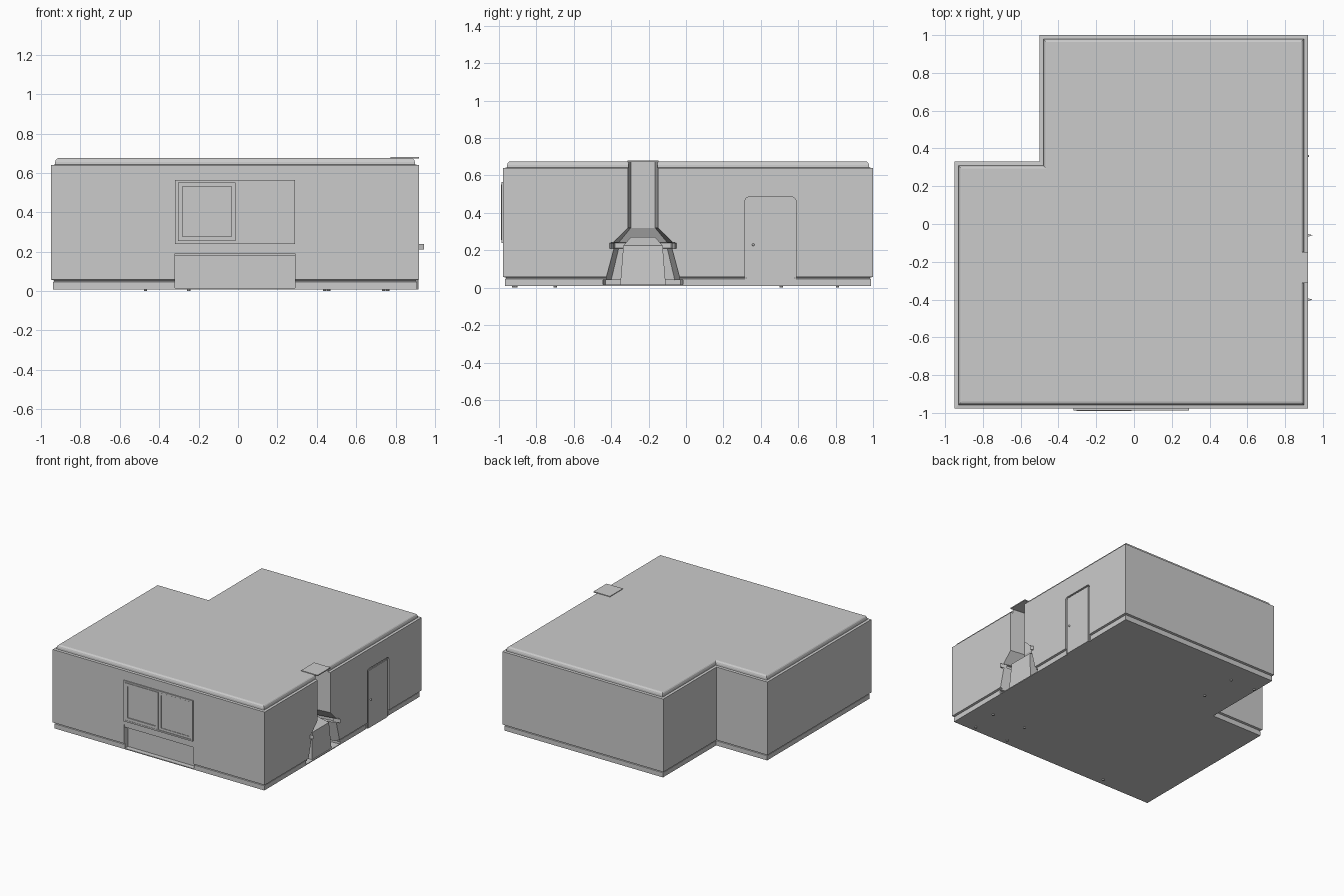
import bpy, bmesh, math

if "Cube" in bpy.data.objects:
    bpy.data.objects.remove(bpy.data.objects["Cube"])


def loft(name, sections):
    """Closed solid bridging rings that share a vertex count."""
    bm = bmesh.new()
    rings = [[bm.verts.new(p) for p in s] for s in sections]
    n = len(rings[0])
    for a, b in zip(rings, rings[1:]):
        for i in range(n):
            j = (i + 1) % n
            bm.faces.new((a[i], a[j], b[j], b[i]))
    bm.faces.new(rings[0][::-1])
    bm.faces.new(rings[-1])
    bmesh.ops.recalc_face_normals(bm, faces=bm.faces)
    me = bpy.data.meshes.new(name)
    bm.to_mesh(me)
    bm.free()
    ob = bpy.data.objects.new(name, me)
    bpy.context.collection.objects.link(ob)
    return ob


def box(name, x0, x1, y0, y1, z0, z1):
    return loft(name, [[(x0, y0, z), (x1, y0, z), (x1, y1, z), (x0, y1, z)] for z in (z0, z1)])


def frame(name, x0, x1, z0, z1, w, y0, y1):
    """Rectangular frame facing -y, made of four bars."""
    box(name + "_left", x0, x0 + w, y0, y1, z0, z1)
    box(name + "_right", x1 - w, x1, y0, y1, z0, z1)
    box(name + "_bottom", x0 + w, x1 - w, y0, y1, z0, z0 + w)
    box(name + "_top", x0 + w, x1 - w, y0, y1, z1 - w, z1)


def cut(target, cutter):
    cutter.hide_render = True
    m = target.modifiers.new("cut", 'BOOLEAN')
    m.operation, m.solver, m.object = 'DIFFERENCE', 'EXACT', cutter
    bpy.context.view_layer.objects.active = target
    bpy.ops.object.modifier_apply(modifier=m.name)
    bpy.data.objects.remove(cutter)


# Room shell: L-shaped plan swept through baseboard, wall and crown profile
L, R, F, B, NX, NY = -0.95, 0.92, -0.978, 1.0, -0.5, 0.33


def plan(inset, z):
    l, r, f, b, nx, ny = L + inset, R - inset, F + inset, B - inset, NX + inset, NY - inset
    return [(l, f, z), (r, f, z), (r, b, z), (nx, b, z), (nx, ny, z), (l, ny, z)]


profile = [(0.010, 0.009), (0.010, 0.046), (0.016, 0.050), (0.016, 0.054), (0, 0.058),
           (0, 0.640), (0.020, 0.642), (0.021, 0.655), (0.025, 0.667),
           (0.031, 0.673), (0.037, 0.675)]
room = loft("room_shell", [plan(i, z) for i, z in profile])

# Fireplace recess: hearth, tapered body, mantel, hood and chimney
CY = -0.23
layers = [(0.016, 0.215, 0.20, 0.18), (0.040, 0.215, 0.20, 0.18),
          (0.041, 0.200, 0.17, 0.16), (0.210, 0.155, 0.13, 0.15),
          (0.211, 0.175, 0.15, 0.17), (0.240, 0.175, 0.15, 0.17),
          (0.241, 0.160, 0.13, 0.16), (0.320, 0.080, 0.065, 0.12),
          (0.720, 0.080, 0.065, 0.12)]
cut(room, loft("fireplace_cutter", [
    [(1.0, CY - wo, z), (1.0, CY + wo, z), (R, CY + wo, z),
     (R - d, CY + wi, z), (R - d, CY - wi, z), (R, CY - wo, z)]
    for z, wo, wi, d in layers]))

# Window bench recess with a deeper top slab
cut(room, box("bench_cutter", -0.32, 0.29, -1.1, F + 0.05, 0.016, 0.18))
cut(room, box("bench_top_cutter", -0.32, 0.29, -1.1, F + 0.06, 0.18, 0.21))
box("bench_lip", -0.32, 0.29, F + 0.002, F + 0.05, 0.19, 0.21)


# Door opening and door
def door_outline(x, y0, y1, z0, z1, r):
    pts = [(x, y0, z0), (x, y1, z0)]
    for cy, a0 in ((y1 - r, 0), (y0 + r, 90)):
        for k in range(4):
            a = math.radians(a0 + 30 * k)
            pts.append((x, cy + r * math.cos(a), z1 - r + r * math.sin(a)))
    return pts


cut(room, loft("door_cutter", [door_outline(x, 0.315, 0.588, 0.0, 0.485, 0.022) for x in (R - 0.014, 1.0)]))
loft("door_frame", [door_outline(x, 0.322, 0.581, 0.009, 0.478, 0.02) for x in (R - 0.02, R - 0.007)])
loft("door", [door_outline(x, 0.332, 0.571, 0.009, 0.468, 0.006) for x in (R - 0.02, R - 0.002)])
bpy.ops.mesh.primitive_uv_sphere_add(segments=10, ring_count=6, radius=0.007, location=(R, 0.36, 0.23))
bpy.context.object.name = "door_knob"

# Firebox back wall standing inside the recess
loft("firebox", [[(R - d0, CY - w, z), (R - d1, CY - w, z), (R - d1, CY + w, z), (R - d0, CY + w, z)]
                 for z, w, d0, d1 in ((0.012, 0.122, 0.18, 0.02), (0.225, 0.105, 0.18, 0.03),
                                      (0.270, 0.065, 0.16, 0.11))])

# Chimney cap and the mantel tips showing through the wall
box("chimney_cap", 0.775, R, CY - 0.082, CY + 0.082, 0.672, 0.68)
for s in (-1, 1):
    loft("mantel_tip", [[(R - 0.03, CY + s * 0.178, z), (R, CY + s * 0.178, z),
                         (R + 0.026, CY + s * 0.170, z), (R - 0.03, CY + s * 0.155, z)]
                        for z in (0.21, 0.24)])

# Two-sash window projecting from the front wall
box("window_glass", -0.31, 0.28, -0.982, -0.96, 0.25, 0.56)
frame("window_frame", -0.32, 0.29, 0.24, 0.565, 0.012, -0.987, -0.96)
frame("left_sash", -0.305, -0.012, 0.255, 0.552, 0.022, -0.990, -0.96)
frame("right_sash", -0.006, 0.278, 0.255, 0.552, 0.018, -0.986, -0.96)

# Small feet poking through the floor
for x, y in ((0.74, -0.92), (0.76, -0.70), (0.44, -0.92), (0.46, -0.70), (-0.47, -0.91),
             (-0.25, 0.81), (-0.47, 0.81), (-0.25, 0.51)):
    bpy.ops.mesh.primitive_cylinder_add(vertices=10, radius=0.009, depth=0.012, location=(x, y, 0.006))
    bpy.context.object.name = "floor_foot"
